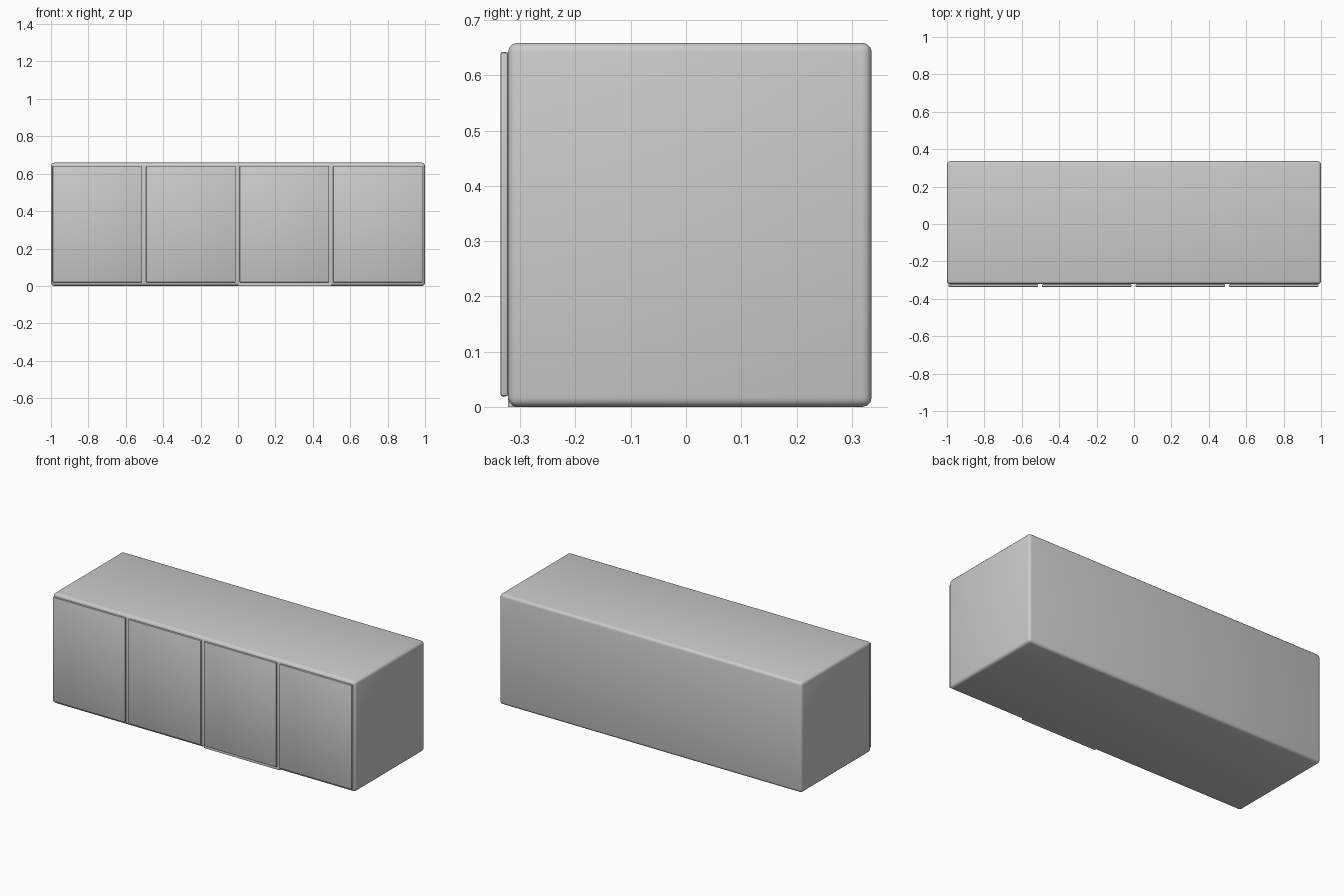
import bpy

if "Cube" in bpy.data.objects:
    bpy.data.objects.remove(bpy.data.objects["Cube"])


def box(name, lo, hi, bevel=0.0, segments=2):
    size = [b - a for a, b in zip(lo, hi)]
    centre = [(a + b) / 2 for a, b in zip(lo, hi)]
    bpy.ops.mesh.primitive_cube_add(size=1, location=centre)
    obj = bpy.context.object
    obj.name = name
    obj.scale = size
    bpy.ops.object.transform_apply(location=False, rotation=False, scale=True)
    if bevel:
        mod = obj.modifiers.new("rounded_edges", "BEVEL")
        mod.width = bevel
        mod.segments = segments
        bpy.ops.object.modifier_apply(modifier=mod.name)
        bpy.ops.object.shade_smooth_by_angle()
    return obj


# Cabinet body with rounded edges
box("cabinet_body", (-1, -0.322, 0), (1, 0.336, 0.659), 0.017, 3)

# Square lower front edge below the third door
box("lower_front_edge", (0, -0.322, 0), (0.5, -0.3, 0.018))

# Four thin door panels
for i in range(4):
    x = -0.991 + 0.5 * i
    box(f"door_{i + 1}", (x, -0.336, 0.019), (x + 0.478, -0.322, 0.642), 0.004)
